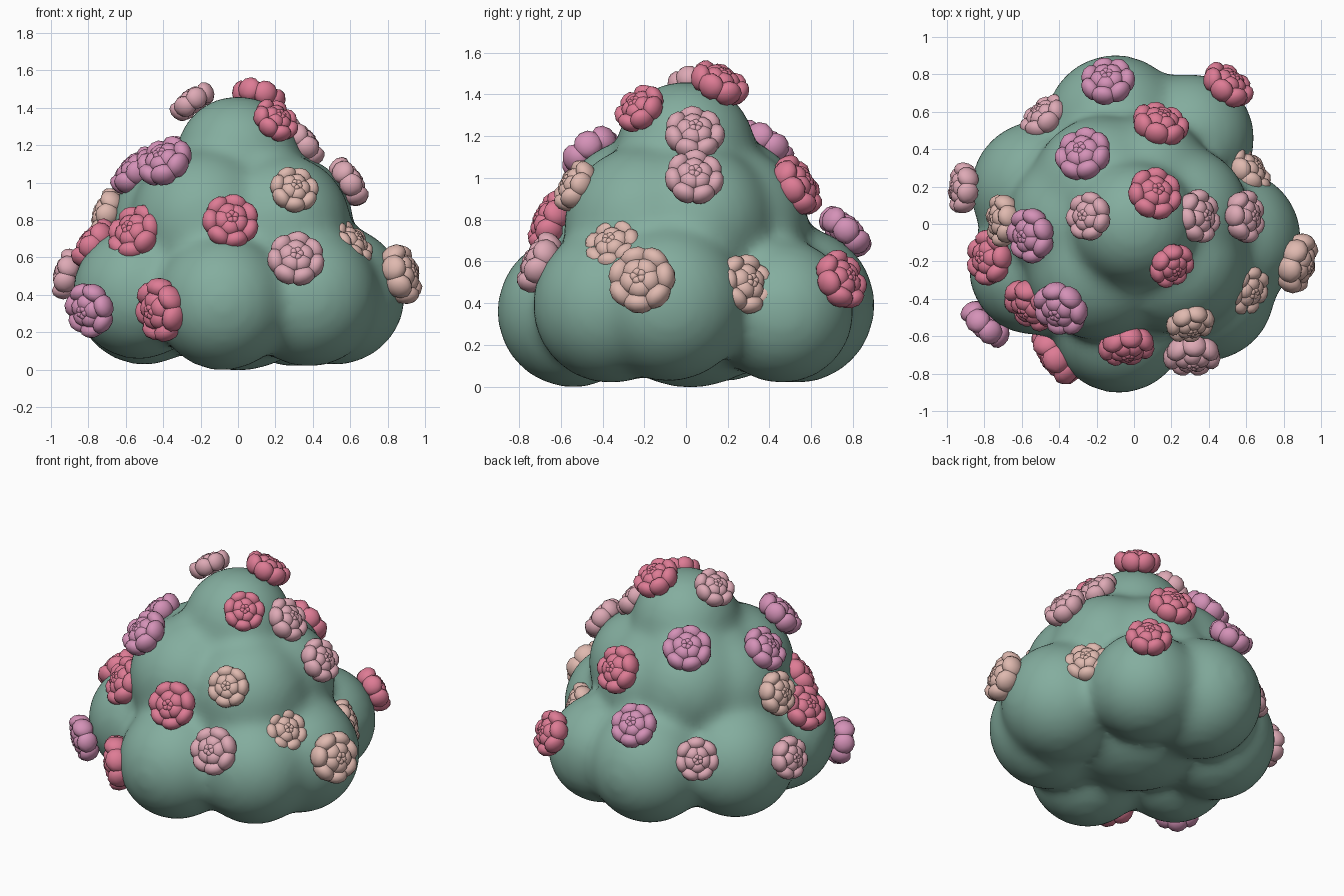
import bpy, bmesh, math, random
from mathutils import Vector, Matrix

random.seed(4)
cube = bpy.data.objects.get("Cube")
if cube:
    bpy.data.objects.remove(cube)


def material(name, color):
    mat = bpy.data.materials.new(name)
    mat.use_nodes = True
    mat.diffuse_color = (*color, 1)
    mat.node_tree.nodes["Principled BSDF"].inputs["Base Color"].default_value = (*color, 1)
    return mat


def make_object(name, bm, mat):
    mesh = bpy.data.meshes.new(name)
    for face in bm.faces:
        face.smooth = True
    bm.to_mesh(mesh)
    bm.free()
    mesh.materials.append(mat)
    obj = bpy.data.objects.new(name, mesh)
    bpy.context.collection.objects.link(obj)
    return obj


leaf_green = material("leaf green", (0.23, 0.42, 0.345))
rose = material("rose red", (0.73, 0.2, 0.3))
mauve = material("mauve", (0.66, 0.285, 0.475))
pink = material("soft pink", (0.73, 0.4, 0.465))
peach = material("peach", (0.74, 0.485, 0.43))

# Bush: rounded lobes (centre, radius) in three tiers, fused and softened
LOBES = [
    (-.08, -.54, .36, .35), (.38, -.36, .39, .36), (.52, -.08, .4, .36),
    (.3, .46, .36, .33), (-.1, .53, .39, .36), (-.5, .18, .4, .36),
    (-.53, -.24, .41, .34), (0, .02, .51, .5),
    (-.18, -.23, .79, .38), (.22, -.2, .77, .37), (.26, .06, .8, .34),
    (.06, .23, .78, .34), (-.17, .2, .82, .36), (-.31, .02, .78, .35),
    (0, 0, 1.13, .32),
]
bm = bmesh.new()
for x, y, z, r in LOBES:
    bmesh.ops.create_icosphere(bm, subdivisions=4, radius=r + .018,
                               matrix=Matrix.Translation((x, y, z)))
bush = make_object("bush", bm, leaf_green)
remesh = bush.modifiers.new("fuse", "REMESH")
remesh.mode = "VOXEL"
remesh.voxel_size = .03
remesh.use_smooth_shade = True
soften = bush.modifiers.new("soften", "SMOOTH")
soften.factor = .5
soften.iterations = 28


def add_petal_ring(bm, count, radius, height, size, tilt, turn):
    """Plump petals spaced evenly round the flower's axis."""
    for i in range(count):
        matrix = (Matrix.Rotation(turn + i * math.tau / count, 4, "Z")
                  @ Matrix.Translation((radius, 0, height))
                  @ Matrix.Rotation(tilt, 4, "Y")
                  @ Matrix.Diagonal((*size, 1)))
        bmesh.ops.create_icosphere(bm, subdivisions=2, radius=1, matrix=matrix)


def outward(point):
    """Direction away from the lobes near the flower, closest ones first."""
    total = Vector()
    for *centre, radius in LOBES:
        offset = point - Vector(centre)
        total += offset.normalized() * math.exp(-15 * (offset.length - radius))
    return total.normalized()


def add_flower(name, mat, position, scale):
    point = Vector(position)
    bm = bmesh.new()
    turn = random.uniform(0, math.tau)
    # Cupped outer petals, rounded inner petals, then the closed bud
    add_petal_ring(bm, 7, .1, 0, (.047, .067, .066), .25, turn)
    add_petal_ring(bm, 5, .043, .025, (.05, .056, .052), .35, turn + .3)
    add_petal_ring(bm, 5, .017, .052, (.022, .024, .03), .2, turn)
    # Core that closes the underside
    bmesh.ops.create_icosphere(bm, subdivisions=2, radius=1,
                               matrix=Matrix.Translation((0, 0, -.015))
                               @ Matrix.Diagonal((.09, .09, .05, 1)))
    spin = outward(point).to_track_quat("Z", "Y").to_matrix().to_4x4()
    bm.transform(Matrix.Translation(point) @ spin @ Matrix.Scale(scale, 4))
    make_object(name, bm, mat)


# Blossoms grouped by colour (centre, size)
BLOSSOMS = {
    "rose_flower": (rose, [
        (.5, .74, .51, 1), (.14, .53, .96, 1.05), (.11, .16, 1.45, 1),
        (.2, -.22, 1.33, .88), (-.04, -.65, .79, 1.04), (-.77, -.18, .67, 1.02),
        (-.55, -.43, .73, 1.08), (-.41, -.7, .32, 1.18)]),
    "mauve_flower": (mauve, [
        (-.14, .76, .74, 1), (-.27, .37, 1.15, 1.05), (-.39, -.45, 1.11, 1.06),
        (-.55, -.06, 1.06, 1.02), (-.79, -.53, .32, 1.02)]),
    "pink_flower": (pink, [
        (-.48, .57, .53, .95), (-.91, .19, .51, .94), (-.24, .04, 1.43, .9),
        (.34, .04, 1.21, .99), (.59, .04, 1, .97), (.31, -.7, .59, 1.05)]),
    "peach_flower": (peach, [
        (.61, .28, .49, 1), (.87, -.21, .51, 1.12), (.6, -.35, .67, .95),
        (.3, -.53, .96, .9), (-.7, .02, .83, .97)]),
}
for name, (mat, places) in BLOSSOMS.items():
    for i, (*place, size) in enumerate(places):
        add_flower(f"{name}_{i + 1}", mat, place, size)
